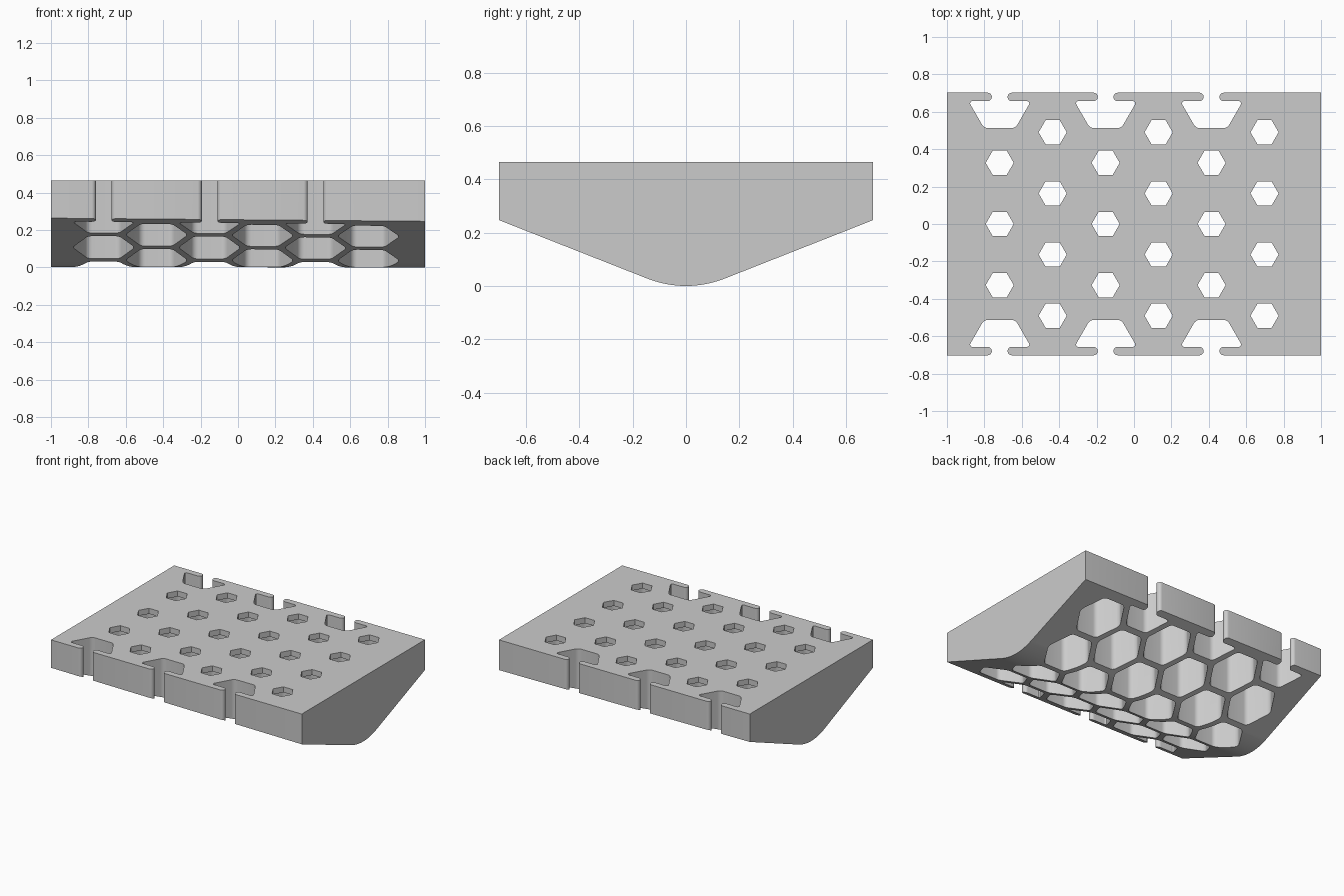
import bpy
import bmesh
import math
from mathutils import Vector

cube = bpy.data.objects.get("Cube")
if cube:
    bpy.data.objects.remove(cube, do_unlink=True)

PITCH = 0.327                      # honeycomb spacing
COL = PITCH * math.sqrt(3) / 2
HALF_Y, TOP, PLATE = 0.702, 0.465, 0.04
CELL_R, HOLE_R = 0.167, 0.075
LIP = 0.045                        # thickness of the slotted edge walls

grey = bpy.data.materials.new("plain grey")
grey.use_nodes = True
COLOUR = (0.6, 0.6, 0.6, 1)
grey.diffuse_color = COLOUR
grey.node_tree.nodes["Principled BSDF"].inputs["Base Color"].default_value = COLOUR


def make_object(name, bm):
    bmesh.ops.recalc_face_normals(bm, faces=bm.faces)
    mesh = bpy.data.meshes.new(name)
    bm.to_mesh(mesh)
    bm.free()
    mesh.materials.append(grey)
    obj = bpy.data.objects.new(name, mesh)
    bpy.context.collection.objects.link(obj)
    return obj


def fillet(corners, radii, steps=5):
    """Round each corner of a closed outline with its own radius."""
    out = []
    for i, (p, r) in enumerate(zip(corners, radii)):
        p = Vector(p)
        a = (Vector(corners[i - 1]) - p).normalized()
        b = (Vector(corners[(i + 1) % len(corners)]) - p).normalized()
        if r == 0:
            out.append(p)
            continue
        half = a.angle(b) / 2
        centre = p + (a + b).normalized() * r / math.sin(half)
        t = r / math.tan(half)
        start, end = p + a * t - centre, p + b * t - centre
        for k in range(steps + 1):
            f = k / steps
            out.append(centre + start.lerp(end, f).normalized() * r)
    return out


def hexagon(r):
    return [(r * math.cos(k * math.pi / 3), r * math.sin(k * math.pi / 3)) for k in range(6)]


def add_prism(bm, outline, x, y, z0, z1, flip=1):
    rings = [[bm.verts.new((x + p[0], y + flip * p[1], z)) for p in outline] for z in (z0, z1)]
    n = len(outline)
    for ring in rings:
        bm.faces.new(ring)
    for i in range(n):
        j = (i + 1) % n
        bm.faces.new((rings[0][i], rings[0][j], rings[1][j], rings[1][i]))


def under_profile(edge, apex, blend=0.15):
    """Shallow V with a rounded keel, running from front to back."""
    slope = (edge - apex) / (HALF_Y - blend / 2)
    ys = [-HALF_Y] + [blend * k / 8 for k in range(-8, 9)] + [HALF_Y]
    return [(y, apex + slope * (y * y / (2 * blend) if abs(y) <= blend else abs(y) - blend / 2))
            for y in ys]


# Block: flat top, V-shaped underside that tapers slightly along its length
bm = bmesh.new()
ends = []
for x, edge, apex in ((-1, 0.264, 0.003), (1, 0.247, 0.0)):
    pts = under_profile(edge, apex) + [(HALF_Y, TOP), (-HALF_Y, TOP)]
    ends.append([bm.verts.new((x, y, z)) for y, z in pts])
for ring in ends:
    bm.faces.new(ring)
for i in range(len(ends[0])):
    j = (i + 1) % len(ends[0])
    bm.faces.new((ends[0][i], ends[0][j], ends[1][j], ends[1][i]))
block = make_object("honeycomb_block", bm)

# Cutter outlines: rounded cell, sharp small hole, half cell with a slot
cell = fillet([Vector(p) for p in hexagon(CELL_R)], [0.04] * 6)
hole = hexagon(HOLE_R)
lip_r, slot = LIP / 2, 0.042
half_cell = fillet([(-CELL_R, 0), (-CELL_R / 2, -0.145), (CELL_R / 2, -0.145), (CELL_R, 0)],
                   [0.012, 0.04, 0.04, 0.012])
arc = [(slot + lip_r - lip_r * math.sin(a), lip_r - lip_r * math.cos(a))
       for a in [math.pi * k / 10 for k in range(11)]]
right_side = arc + [(slot + lip_r, 0.1)]
notch = half_cell + right_side + [(-x, y) for x, y in reversed(right_side)]

cells, holes, notches = bmesh.new(), bmesh.new(), bmesh.new()
for c in range(6):
    x = (c - 2.5) * COL - 0.01
    rows = (-1, 0, 1) if c % 2 == 0 else (-1.5, -0.5, 0.5, 1.5)
    for r in rows:
        add_prism(cells, cell, x, r * PITCH, -0.2, TOP - PLATE)
        add_prism(holes, hole, x, r * PITCH, TOP - PLATE - 0.03, TOP + 0.1)
    if c % 2 == 0:
        for side in (-1, 1):
            add_prism(notches, notch, x, side * (HALF_Y - LIP), -0.2, TOP + 0.1, side)

# Cut the cells, drain holes and edge notches, then remove the cutters
for name, data in (("cell_cutter", cells), ("hole_cutter", holes), ("notch_cutter", notches)):
    cutter = make_object(name, data)
    cutter.hide_render = True
    mod = block.modifiers.new(name, "BOOLEAN")
    mod.operation, mod.solver, mod.object = "DIFFERENCE", "EXACT", cutter
    bpy.context.view_layer.objects.active = block
    bpy.ops.object.modifier_apply(modifier=mod.name)
    bpy.data.objects.remove(cutter, do_unlink=True)

bpy.ops.object.select_all(action="DESELECT")
block.select_set(True)
bpy.context.view_layer.objects.active = block
bpy.ops.object.shade_smooth_by_angle(angle=math.radians(30))
